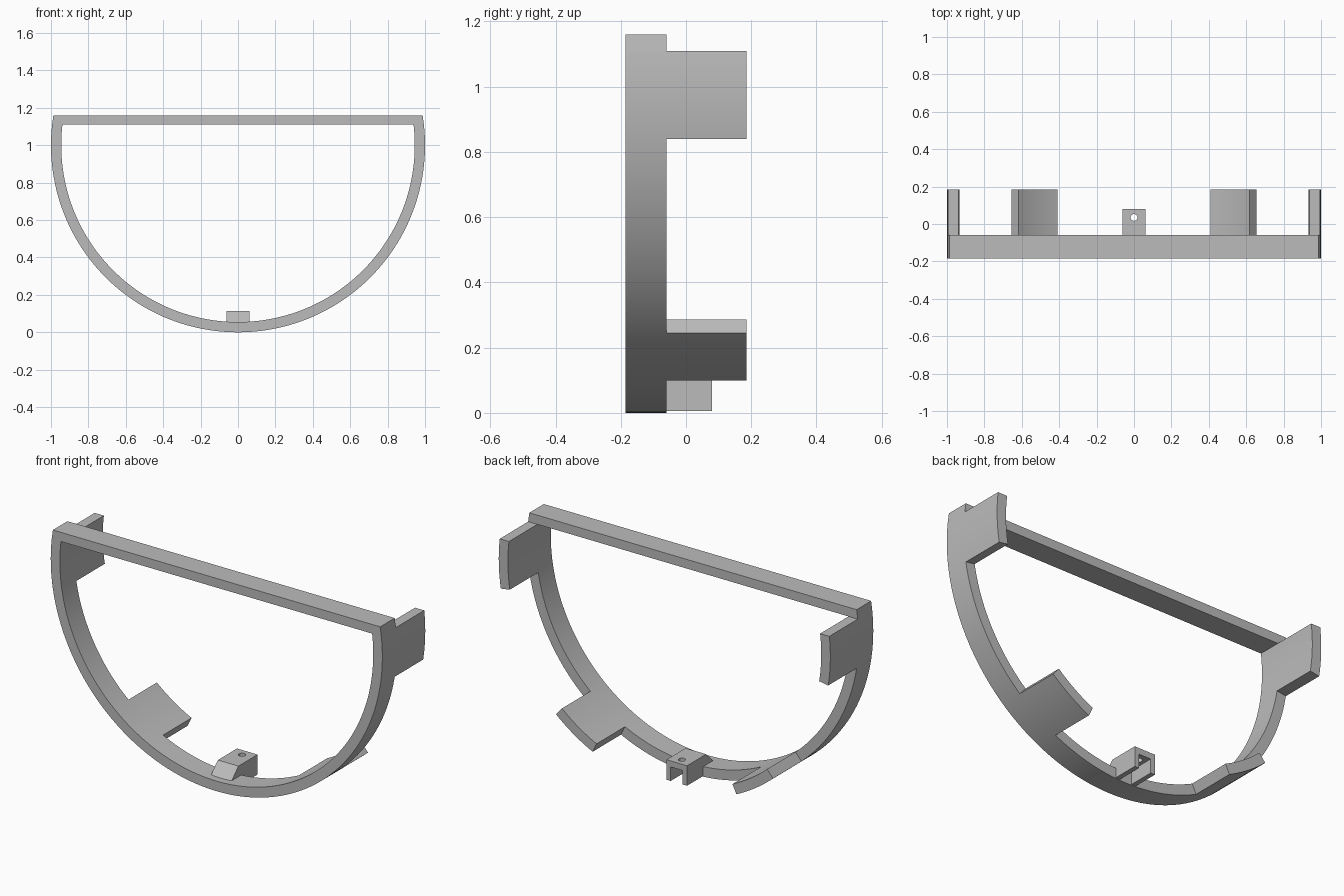
import bpy, bmesh
from math import sin, cos, radians

if "Cube" in bpy.data.objects:
    bpy.data.objects.remove(bpy.data.objects["Cube"], do_unlink=True)

grey = bpy.data.materials.new("plain grey")
grey.use_nodes = True
grey.diffuse_color = (0.5, 0.5, 0.5, 1)
grey.node_tree.nodes["Principled BSDF"].inputs["Base Color"].default_value = grey.diffuse_color

FRONT, BACK, TAB_END = -0.185, -0.06, 0.185
OUTER, INNER, TOP = 1.0, 0.945, 1.16
BAR_BOTTOM = 1.11


def finish(name, bm):
    bmesh.ops.recalc_face_normals(bm, faces=bm.faces)
    mesh = bpy.data.meshes.new(name)
    bm.to_mesh(mesh)
    bm.free()
    mesh.materials.append(grey)
    obj = bpy.data.objects.new(name, mesh)
    bpy.context.collection.objects.link(obj)
    return obj


def prism(name, points, offset):
    """Extrude a closed outline of 3D points along an offset."""
    bm = bmesh.new()
    face = bm.faces.new([bm.verts.new(p) for p in points])
    out = bmesh.ops.extrude_face_region(bm, geom=[face], use_keep_orig=True)
    verts = [g for g in out["geom"] if isinstance(g, bmesh.types.BMVert)]
    bmesh.ops.translate(bm, verts=verts, vec=offset)
    return finish(name, bm)


def smooth(obj):
    bpy.ops.object.select_all(action="DESELECT")
    obj.select_set(True)
    bpy.context.view_layer.objects.active = obj
    bpy.ops.object.shade_smooth_by_angle(angle=radians(30))


# Curved rim: a strip around the arc; every even span carries a rear tab
breaks = [-96.31, -80.8, -40.9, -25.7, 25.7, 40.9, 80.8, 96.31]
steps = []
for i, (a, b) in enumerate(zip(breaks, breaks[1:])):
    n = round((b - a) / 1.5)
    steps += [(a + (b - a) * k / n, i % 2 == 0) for k in range(n)]
steps.append((breaks[-1], False))

bm = bmesh.new()
rings = []
for angle, _ in steps:
    ring = []
    for r, y in ((OUTER, FRONT), (OUTER, BACK), (INNER, BACK), (INNER, FRONT)):
        a = radians(angle)
        z = 1 - r * cos(a)
        x = r * sin(a)
        if abs(angle) > 96:  # level ends under the bar
            z = BAR_BOTTOM
            x = (r * r - (z - 1) ** 2) ** 0.5 * (1 if angle > 0 else -1)
        ring.append(bm.verts.new((x, y, z)))
    rings.append(ring)
tab_faces = []
for (_, is_tab), p, q in zip(steps, rings, rings[1:]):
    for k in range(4):
        m = (k + 1) % 4
        face = bm.faces.new((p[k], p[m], q[m], q[k]))
        if is_tab and k == 1:
            tab_faces.append(face)
bm.faces.new(rings[0])
bm.faces.new(rings[-1])
bmesh.ops.recalc_face_normals(bm, faces=bm.faces)
out = bmesh.ops.extrude_face_region(bm, geom=tab_faces)
moved = [g for g in out["geom"] if isinstance(g, bmesh.types.BMVert)]
bmesh.ops.translate(bm, verts=moved, vec=(0, TAB_END - BACK, 0))
smooth(finish("curved_rim_with_tabs", bm))

# Straight bar across the top
low = (OUTER ** 2 - (BAR_BOTTOM - 1) ** 2) ** 0.5
high = (OUTER ** 2 - (TOP - 1) ** 2) ** 0.5
prism("top_bar", [(-low, FRONT, BAR_BOTTOM), (low, FRONT, BAR_BOTTOM),
                  (high, FRONT, TOP), (-high, FRONT, TOP)], (0, BACK - FRONT, 0))

# Bottom bracket with a sloped front
W = 0.062
profile = [(0.08, 0.006), (0.08, 0.115), (-0.085, 0.115), (-0.15, 0.05),
           (-0.15, 0.035), (-0.07, 0.035), (-0.07, 0.006)]
bracket = prism("bottom_bracket", [(-W, y, z) for y, z in profile], (2 * W, 0, 0))

# Cutters: channel open to the rear and below, and a screw hole
channel = prism("channel_cutter", [(-0.036, BACK, -0.05), (0.036, BACK, -0.05),
                                   (0.036, BACK, 0.082), (-0.036, BACK, 0.082)], (0, 0.3, 0))
bm = bmesh.new()
bmesh.ops.create_cone(bm, cap_ends=True, segments=24, radius1=0.018, radius2=0.018, depth=0.4)
bmesh.ops.translate(bm, verts=bm.verts, vec=(0, 0.035, 0.1))
hole = finish("hole_cutter", bm)
for cutter in (channel, hole):
    mod = bracket.modifiers.new(cutter.name, "BOOLEAN")
    mod.operation = "DIFFERENCE"
    mod.solver = "EXACT"
    mod.object = cutter
    cutter.hide_render = True
    cutter.hide_viewport = True
    cutter.display_type = "WIRE"
